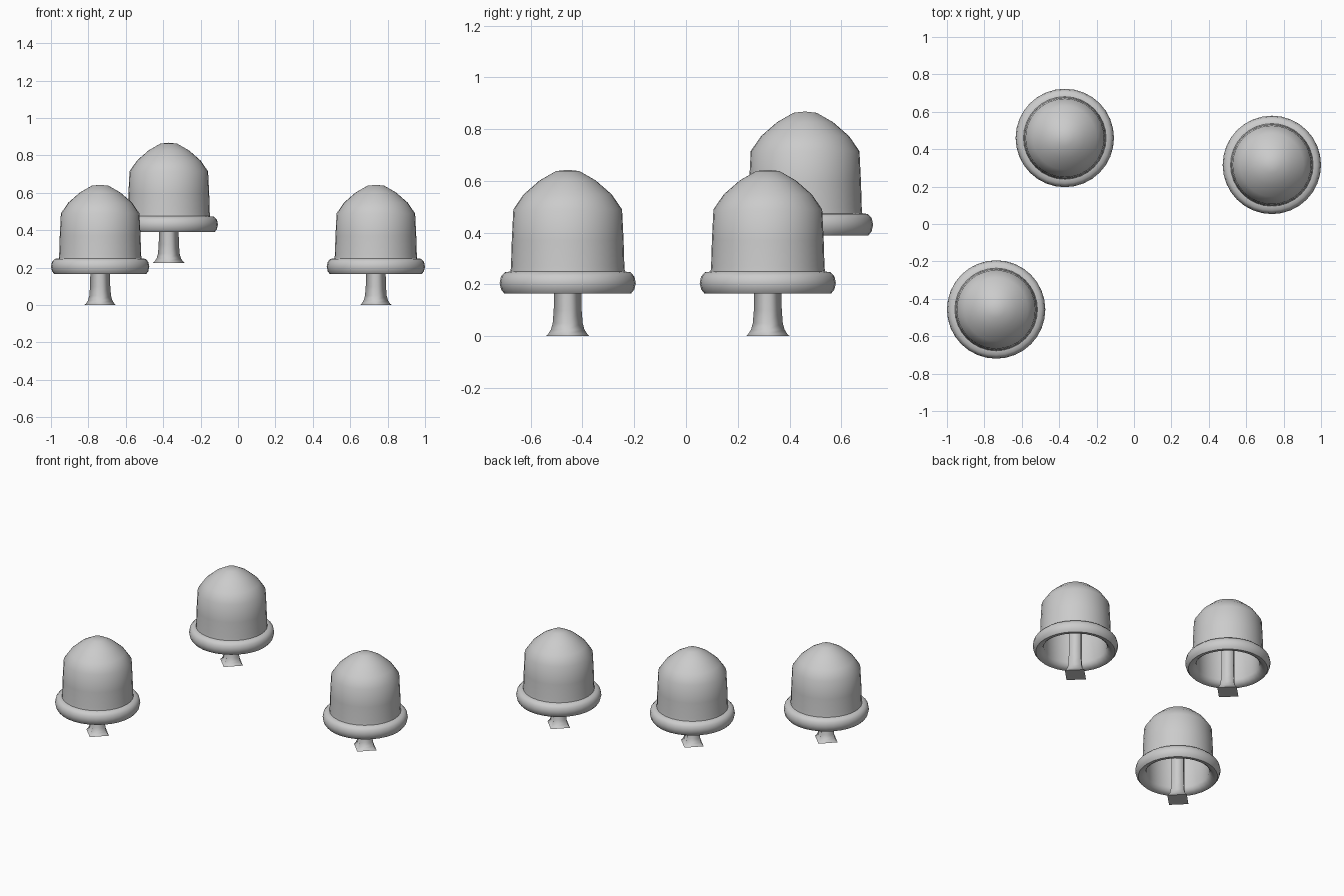
import bpy
import math

cube = bpy.data.objects.get("Cube")
if cube:
    bpy.data.objects.remove(cube, do_unlink=True)

grey = bpy.data.materials.new("plain grey")
grey.use_nodes = True
colour = (0.6, 0.6, 0.6, 1)
grey.diffuse_color = colour
grey.node_tree.nodes["Principled BSDF"].inputs["Base Color"].default_value = colour

# Profiles as (radius, height)
DOME = [(0.195, 0.2), (0.199, 0.36), (0.19, 0.48), (0.152, 0.535), (0.095, 0.585),
        (0.04, 0.62), (0, 0.623)]
SHELL = [(0.221, 0.25), (0.219, 0.27), (0.216, 0.37), (0.21, 0.49), (0.17, 0.548),
         (0.108, 0.602), (0.045, 0.638), (0, 0.643)]
RIM = [(0.195, 0.2), (0.205, 0.18), (0.222, 0.167), (0.245, 0.165), (0.257, 0.18),
       (0.263, 0.205), (0.258, 0.23), (0.243, 0.247), (0.221, 0.25)]
CLAPPER = [(0, 0.002), (0.085, 0), (0.076, 0.008), (0.065, 0.025), (0.058, 0.05),
           (0.054, 0.1), (0.052, 0.2), (0.052, 0.6)]


def lathe(name, profile, sides, location, angle):
    """Spin a profile round the z axis, closing to a point at zero radius."""
    verts, faces, rings = [], [], []
    for r, z in profile:
        start = len(verts)
        count = sides if r else 1
        for i in range(count):
            a = math.tau * i / sides
            verts.append((r * math.cos(a), r * math.sin(a), z))
        rings.append([start + i % count for i in range(sides)])
    for low, high in zip(rings, rings[1:]):
        for i in range(sides):
            j = (i + 1) % sides
            loop = [low[i], low[j], high[j], high[i]]
            faces.append(list(dict.fromkeys(loop)))
    mesh = bpy.data.meshes.new(name)
    mesh.from_pydata(verts, [], faces)
    mesh.materials.append(grey)
    obj = bpy.data.objects.new(name, mesh)
    obj.location = location
    bpy.context.collection.objects.link(obj)
    bpy.ops.object.select_all(action="DESELECT")
    obj.select_set(True)
    bpy.context.view_layer.objects.active = obj
    bpy.ops.object.shade_smooth_by_angle(angle=math.radians(angle))


# One continuous bell wall: down the inside, round the rim, up the outside
BELL = DOME[::-1] + RIM[1:] + SHELL[1:]

places = {
    "front": (-0.737, -0.457, 0),
    "side": (0.737, 0.316, 0),
    "raised": (-0.37, 0.46, 0.225),
}
for label, place in places.items():
    lathe(f"{label}_bell", BELL, 32, place, 50)
    # Four-sided clapper with a flared foot
    lathe(f"{label}_clapper", CLAPPER, 4, place, 95)
